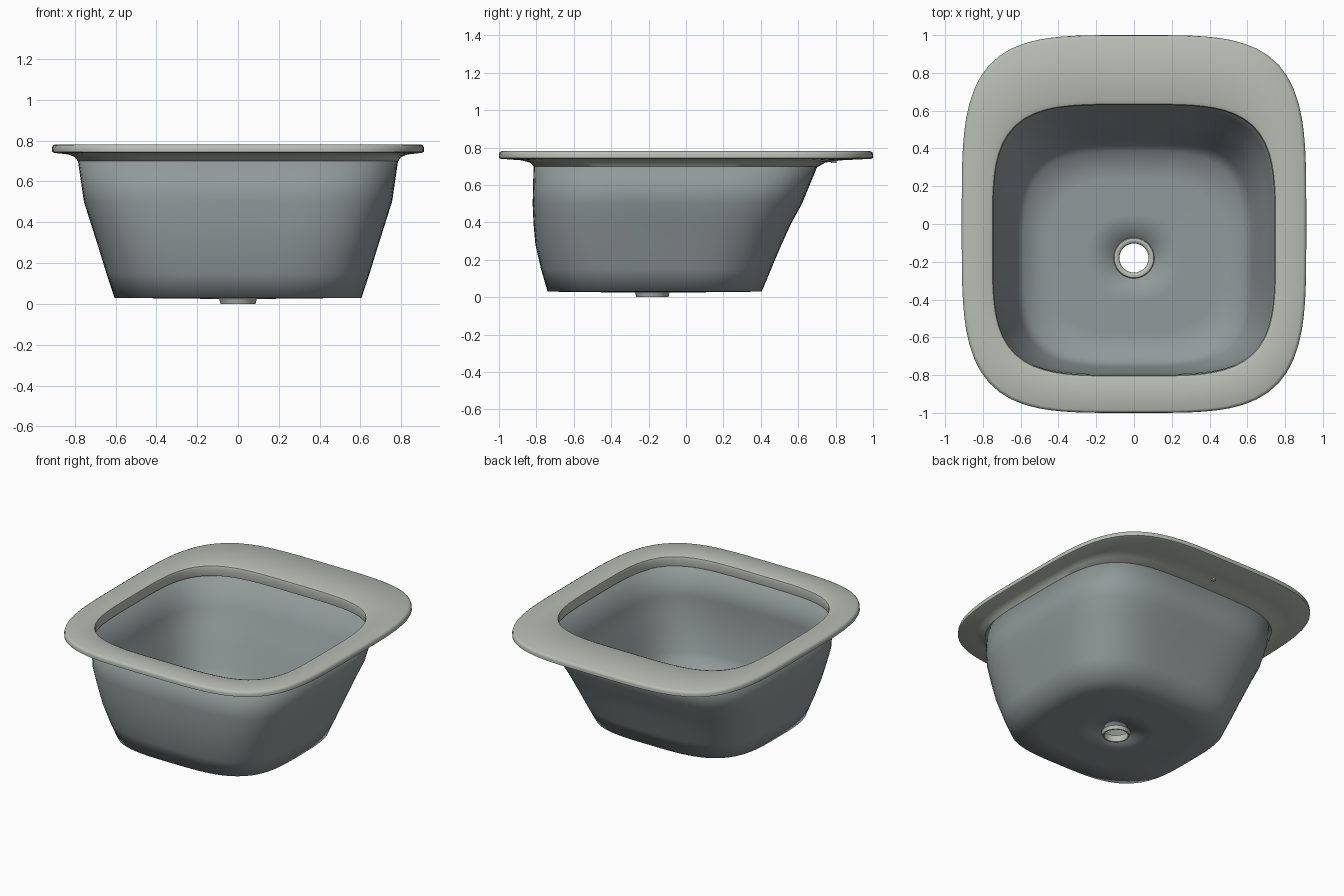
import bpy, bmesh, math

cube = bpy.data.objects.get("Cube")
if cube:
    bpy.data.objects.remove(cube)

SEG = 96
DRAIN_Y = -0.18


def material(name, rgb):
    m = bpy.data.materials.new(name)
    m.use_nodes = True
    m.diffuse_color = (*rgb, 1)
    m.node_tree.nodes["Principled BSDF"].inputs["Base Color"].default_value = (*rgb, 1)
    return m


def squircle(half_x, front, back, z, n):
    """Rounded-square ring; n = 2 is an ellipse, larger n is squarer."""
    pts, half_y, cy = [], (back - front) / 2, (back + front) / 2
    for i in range(SEG):
        a = 2 * math.pi * i / SEG
        c, s = math.cos(a), math.sin(a)
        r = (abs(c) ** n + abs(s) ** n) ** (-1 / n)
        pts.append((half_x * r * c, cy + half_y * r * s, z))
    return pts


def circle(radius, z, cy=DRAIN_Y):
    return squircle(radius, cy - radius, cy + radius, z, 2)


def loft(name, rings, mat, angle=None, closed=True):
    """Skin a sequence of rings; closed joins last to first, else ends are capped."""
    bm = bmesh.new()
    loops = [[bm.verts.new(p) for p in ring] for ring in rings]
    pairs = list(zip(loops, loops[1:]))
    if closed:
        pairs.append((loops[-1], loops[0]))
    else:
        bm.faces.new(loops[0])
        bm.faces.new(loops[-1])
    for a, b in pairs:
        for i in range(SEG):
            j = (i + 1) % SEG
            bm.faces.new((a[i], a[j], b[j], b[i]))
    bmesh.ops.recalc_face_normals(bm, faces=bm.faces)
    mesh = bpy.data.meshes.new(name)
    bm.to_mesh(mesh)
    bm.free()
    mesh.materials.append(mat)
    ob = bpy.data.objects.new(name, mesh)
    bpy.context.collection.objects.link(ob)
    bpy.ops.object.select_all(action='DESELECT')
    ob.select_set(True)
    bpy.context.view_layer.objects.active = ob
    if angle is None:
        bpy.ops.object.shade_smooth()
    else:
        bpy.ops.object.shade_smooth_by_angle(angle=math.radians(angle))
    return ob


rim_mat = material("pale grey enamel", (0.48, 0.51, 0.46))
basin_mat = material("blue grey basin", (0.28, 0.32, 0.32))

# Wide flat rim with a lip into the bowl and a flared underside
rim = [
    (0.755, -0.81, 0.64, 0.70), (0.745, -0.80, 0.63, 0.755),
    (0.75, -0.805, 0.635, 0.772), (0.77, -0.825, 0.655, 0.78),
    (0.895, -0.985, 0.985, 0.782), (0.908, -0.997, 0.997, 0.775),
    (0.912, -1.0, 1.0, 0.762), (0.912, -1.0, 1.0, 0.745),
    (0.90, -0.99, 0.99, 0.74), (0.83, -0.88, 0.83, 0.732),
    (0.80, -0.835, 0.745, 0.72), (0.785, -0.815, 0.71, 0.70),
]
loft("rim", [squircle(*r, 4) for r in rim], rim_mat, 50)

# Thin-walled basin: outer wall sections, top to bottom, with squareness
wall = [
    (0.785, -0.815, 0.705, 0.705, 4), (0.755, -0.82, 0.62, 0.5, 4),
    (0.72, -0.815, 0.56, 0.39, 3.9), (0.685, -0.805, 0.51, 0.28, 3.8),
    (0.645, -0.775, 0.455, 0.15, 3.6), (0.605, -0.74, 0.405, 0.03, 3.4),
]
T = 0.02
outer = [squircle(*w) for w in wall]
inner = [squircle(x - T, f + T, b - T, z + (T if z < 0.1 else 0), n)
         for x, f, b, z, n in wall]
floor = [(0.45, -0.58, 0.24, 0.028, 3), (0.25, -0.4, 0.05, 0.026, 2.4)]
under = [squircle(*f) for f in floor] + [circle(0.085, 0.024)]
bed = [squircle(x, f, b, z + T, n) for x, f, b, z, n in floor] + [circle(0.085, 0.044)]
loft("basin", bed[::-1] + inner[::-1] + outer + under, basin_mat)

# Drain fitting: raised ring on the floor and a short open outlet below
drain = [(0.108, 0.044), (0.104, 0.052), (0.094, 0.055), (0.083, 0.051),
         (0.077, 0.042), (0.077, 0.0), (0.086, 0.0), (0.091, 0.022)]
loft("drain", [circle(*d) for d in drain], rim_mat, 40)

# Small overflow stub under the back of the rim
loft("overflow_stub", [circle(0.014, z, 0.79) for z in (0.718, 0.74)],
     rim_mat, 40, closed=False)
